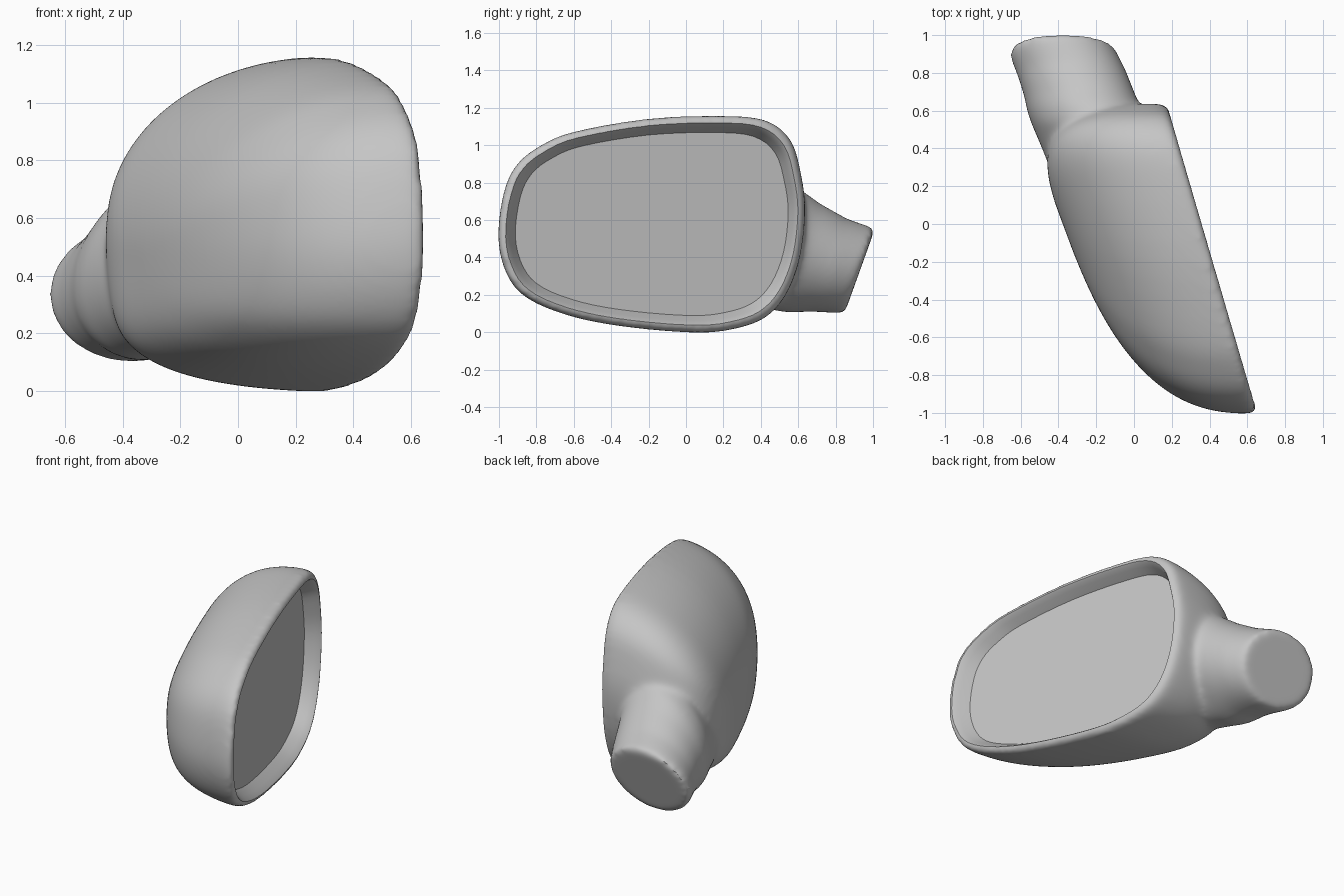
import bpy, bmesh, math
from mathutils import Vector

cube = bpy.data.objects.get("Cube")
if cube:
    bpy.data.objects.remove(cube, do_unlink=True)

grey = bpy.data.materials.new("plain grey")
grey.use_nodes = True
colour = (0.56, 0.56, 0.56, 1)
grey.diffuse_color = colour
grey.node_tree.nodes["Principled BSDF"].inputs["Base Color"].default_value = colour


def spline(points, steps):
    """Closed smooth loop through the points."""
    loop, n = [], len(points)
    for i in range(n):
        a, b, c, d = (Vector(points[(i + k) % n]) for k in (-1, 0, 1, 2))
        for s in range(steps):
            t = s / steps
            loop.append(0.5 * (2 * b + (c - a) * t + (2 * a - 5 * b + 4 * c - d) * t**2
                               + (3 * b - a - 3 * c + d) * t**3))
    return loop


def loft(name, rings):
    """Skin a list of equal rings and cap both ends."""
    bm = bmesh.new()
    loops = [[bm.verts.new(p) for p in ring] for ring in rings]
    n = len(loops[0])
    for a, b in zip(loops, loops[1:]):
        for i in range(n):
            j = (i + 1) % n
            bm.faces.new((a[i], a[j], b[j], b[i]))
    bm.faces.new(loops[0][::-1])
    bm.faces.new(loops[-1])
    bmesh.ops.recalc_face_normals(bm, faces=bm.faces)
    mesh = bpy.data.meshes.new(name)
    bm.to_mesh(mesh)
    bm.free()
    mesh.materials.append(grey)
    obj = bpy.data.objects.new(name, mesh)
    bpy.context.collection.objects.link(obj)
    return obj


# Housing outline (y, z), seen square to the mirror glass
outline = spline([
    (-1.005, .5), (-.975, .75), (-.905, .9), (-.78, 1.0), (-.6, 1.075), (-.2, 1.145), (.2, 1.16),
    (.43, 1.135), (.56, 1.03), (.615, .85), (.638, .65), (.61, .4), (.535, .2), (.42, .075),
    (.25, .015), (.05, -.003), (-.3, .025), (-.6, .08), (-.84, .175), (-.955, .3)], 4)


def housing_ring(sy, top, bottom, depth, cy=0.0, cz=.47):
    ring = []
    for p in outline:
        y = cy + (p.x - cy) * sy
        z = cz + (p.y - cz) * (top if p.y > cz else bottom)
        rim = .18 + (.62 - y) * .293
        ring.append((rim - depth * (.74 + .08 * y), y, z))
    return ring


def inset_ring(offset, depth):
    scale = 1 - offset / .58
    return housing_ring(1 - offset / .82, scale, scale, depth, -.18, .58)


# Domed housing, solid up to the rim
rings = [inset_ring(.025, 0), inset_ring(.01, .015), inset_ring(.002, .04)]
steps = 28
for i in range(2, steps):
    a = math.pi / 2 * i / steps
    c, depth = math.cos(a), math.sin(a)
    rings.append(housing_ring((1 - depth ** 2.9) ** .345, c ** .97, c ** .42, depth))
housing = loft("mirror_housing", rings)

# Mounting arm: y, centre x, centre z, radius x, radius z, slant, lean
sections = [
    (.2, -.15, .42, .25, .27, 0, .2), (.45, -.225, .44, .275, .32, 0, .22),
    (.54, -.25, .445, .288, .34, 0, .22), (.61, -.265, .43, .297, .325, .05, .2),
    (.68, -.287, .4, .292, .29, .12, .14), (.8, -.33, .357, .29, .25, .25, .06),
    (.89, -.37, .335, .287, .235, .34, 0), (.93, -.38, .33, .275, .228, .36, 0)]
arm_rings = []
for y, cx, cz, rx, rz, slant, lean in sections:
    ring = []
    for k in range(40):
        a = math.tau * k / 40
        dz = rz * math.sin(a)
        ring.append((cx + rx * math.cos(a) + lean * dz, y + slant * dz, cz + dz))
    arm_rings.append(ring)
arm = loft("mounting_arm", arm_rings)

# Recess that leaves a thin lip around the sunken glass
recess = loft("glass_recess", [inset_ring(o, d) for o, d in
                               ((.034, -.05), (.038, 0), (.05, .02), (.065, .06),
                                (.08, .1), (.092, .135))])


def boolean(target, tool, operation):
    mod = target.modifiers.new(operation.title(), 'BOOLEAN')
    mod.operation = operation
    mod.solver = 'EXACT'
    mod.object = tool
    tool.hide_render = True
    tool.hide_set(True)


# Merge arm and housing, soften the join, then sink the glass
boolean(housing, arm, 'UNION')
remesh = housing.modifiers.new("Blend", 'REMESH')
remesh.mode = 'VOXEL'
remesh.voxel_size = .016
soften = housing.modifiers.new("Soften", 'SMOOTH')
soften.factor = .5
soften.iterations = 24
boolean(housing, recess, 'DIFFERENCE')

bpy.ops.object.select_all(action='DESELECT')
housing.select_set(True)
bpy.context.view_layer.objects.active = housing
for mod in list(housing.modifiers):
    bpy.ops.object.modifier_apply(modifier=mod.name)
for helper in (arm, recess):
    bpy.data.objects.remove(helper, do_unlink=True)
bpy.ops.object.shade_smooth_by_angle(angle=math.radians(28))
